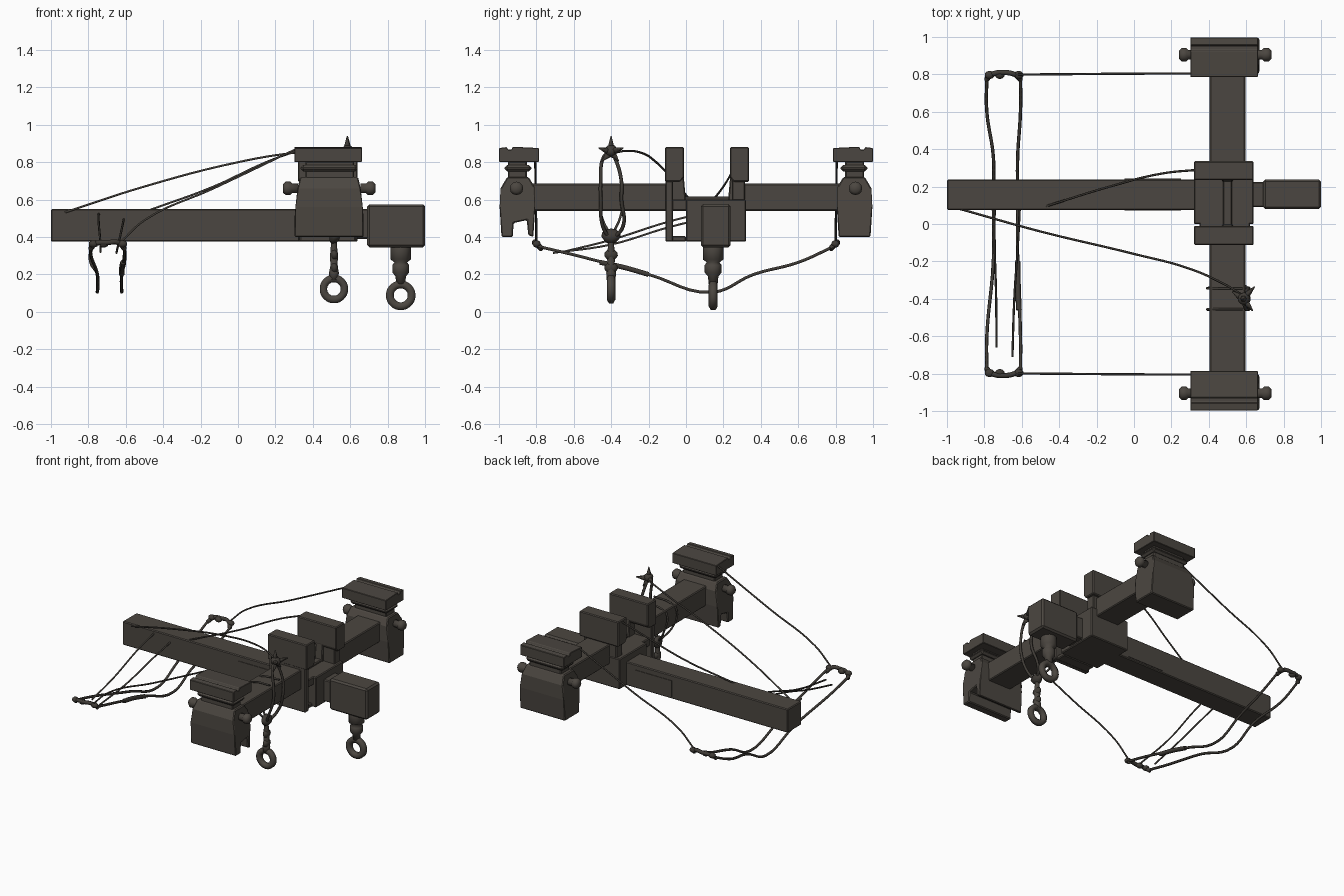
import bpy, bmesh, math
from mathutils import Vector

cube = bpy.data.objects.get("Cube")
if cube:
    bpy.data.objects.remove(cube, do_unlink=True)


def material(name, col):
    m = bpy.data.materials.new(name)
    m.use_nodes = True
    m.diffuse_color = (*col, 1)
    m.node_tree.nodes["Principled BSDF"].inputs["Base Color"].default_value = (*col, 1)
    return m


WOOD = material("dark weathered wood", (0.071, 0.062, 0.052))
ROPE = material("dark rope", (0.05, 0.044, 0.037))


def finish(name, bm, mat=WOOD, bevel=0.0, smooth=False):
    bmesh.ops.recalc_face_normals(bm, faces=bm.faces[:])
    me = bpy.data.meshes.new(name)
    bm.to_mesh(me)
    bm.free()
    me.materials.append(mat)
    ob = bpy.data.objects.new(name, me)
    bpy.context.collection.objects.link(ob)
    if bevel:
        mod = ob.modifiers.new("worn edges", "BEVEL")
        mod.width = bevel
        mod.segments = 1
    if smooth:
        for p in me.polygons:
            p.use_smooth = True
    return ob


def box(name, x, y, z, bevel=0.006):
    bm = bmesh.new()
    bmesh.ops.create_cube(bm, size=1)
    for v in bm.verts:
        v.co = Vector([(a + b) / 2 + c * (b - a) for c, (a, b) in zip(v.co, (x, y, z))])
    return finish(name, bm, bevel=bevel)


def extrude_x(name, profile, x0, x1, bevel=0.006):
    """Outline in the y-z plane, extruded along x."""
    bm = bmesh.new()
    f = bm.faces.new([bm.verts.new((x0, y, z)) for y, z in profile])
    new = bmesh.ops.extrude_face_region(bm, geom=[f])["geom"]
    for v in new:
        if isinstance(v, bmesh.types.BMVert):
            v.co.x = x1
    return finish(name, bm, bevel=bevel)


def lathe(name, centre, axis, rings, sides=12):
    """Closed turned solid: rings are (distance along axis, radius)."""
    bm = bmesh.new()
    rot = Vector((0, 0, 1)).rotation_difference(Vector(axis))
    loops = []
    for d, r in rings:
        loops.append([bm.verts.new(Vector(centre) + rot @ Vector(
            (r * math.cos(2 * math.pi * i / sides), r * math.sin(2 * math.pi * i / sides), d)))
            for i in range(sides)])
    for a, b in zip(loops, loops[1:]):
        for i in range(sides):
            j = (i + 1) % sides
            bm.faces.new((a[i], a[j], b[j], b[i]))
    bm.faces.new(loops[0])
    bm.faces.new(loops[-1])
    return finish(name, bm, smooth=True)


def rope(name, pts, r=0.006, closed=False, mat=ROPE):
    cu = bpy.data.curves.new(name, "CURVE")
    cu.dimensions = "3D"
    cu.bevel_depth = r
    cu.bevel_resolution = 1
    cu.resolution_u = 6
    cu.use_fill_caps = True
    sp = cu.splines.new("BEZIER")
    sp.bezier_points.add(len(pts) - 1)
    for b, p in zip(sp.bezier_points, pts):
        b.co = p
        b.handle_left_type = b.handle_right_type = "AUTO"
    sp.use_cyclic_u = closed
    cu.materials.append(mat)
    ob = bpy.data.objects.new(name, cu)
    bpy.context.collection.objects.link(ob)


def ring(name, c, major, minor):
    pts = [(c[0] + major * math.sin(a), c[1], c[2] + major * math.cos(a))
           for a in (i * math.pi / 4 for i in range(8))]
    rope(name, pts, minor, True, WOOD)


def knot(name, c, r, stretch=(1, 1, 1)):
    bm = bmesh.new()
    bmesh.ops.create_icosphere(bm, subdivisions=2, radius=r)
    for v in bm.verts:
        lump = 1 + 0.15 * math.sin(40 * v.co.x + 60 * v.co.z)
        v.co = Vector(c) + Vector([a * s * lump for a, s in zip(v.co, stretch)])
    finish(name, bm, ROPE, smooth=True)


# Beams and head block
box("long_beam", (-1, 0.38), (0.075, 0.238), (0.375, 0.55))
box("beam_side_panel", (-0.05, 0.25), (0.071, 0.242), (0.39, 0.51), 0)
box("head_neck", (0.55, 0.72), (0.09, 0.225), (0.39, 0.55))
box("head_block", (0.69, 1), (0.08, 0.238), (0.345, 0.575), 0.012)
box("cross_beam_front", (0.405, 0.595), (-0.83, -0.08), (0.54, 0.685))
box("cross_beam_back", (0.405, 0.595), (0.28, 0.83), (0.54, 0.685))

# Central saddle
box("saddle_base", (0.32, 0.64), (0.0, 0.32), (0.375, 0.6))
box("saddle_floor", (0.35, 0.62), (-0.09, 0.3), (0.54, 0.6))
box("saddle_rib", (0.475, 0.525), (-0.05, 0.27), (0.59, 0.615))
box("front_saddle_foot", (0.33, 0.63), (-0.11, -0.07), (0.375, 0.72))
box("front_saddle_strut", (0.35, 0.61), (-0.08, 0.0), (0.375, 0.405))
box("back_saddle_wall", (0.35, 0.62), (0.245, 0.315), (0.55, 0.74))
for side, s, mid in (("front", 1, 0), ("back", -1, 0.224)):
    y = lambda v: mid + s * v
    extrude_x(side + "_saddle_jaw", [(y(-0.112), 0.88), (y(-0.01), 0.88), (y(-0.01), 0.72),
              (y(-0.03), 0.695), (y(-0.112), 0.695)], 0.32, 0.64)
    extrude_x(side + "_saddle_post", [(y(-0.08), 0.59), (y(0.0), 0.59), (y(-0.015), 0.76),
              (y(-0.01), 0.86), (y(-0.08), 0.86)], 0.47, 0.53)

# End pods, mirrored front and back
for side, s in (("front", -1), ("back", 1)):
    outline = [(0.815, 0.40), (0.805, 0.56), (0.81, 0.67), (0.84, 0.72), (0.955, 0.72),
               (0.99, 0.66), (0.995, 0.56), (0.985, 0.40)]
    if side == "front":
        outline += [(0.925, 0.40), (0.92, 0.475), (0.85, 0.49), (0.842, 0.41)]
    bm = bmesh.new()
    lo, hi = [], []
    for y, z in outline:
        inset = 0.03 * max(0, z - 0.6) / 0.12
        lo.append(bm.verts.new((0.302 + inset, s * y, z)))
        hi.append(bm.verts.new((0.672 - inset, s * y, z)))
    bm.faces.new(lo)
    bm.faces.new(hi)
    for i in range(len(lo)):
        j = (i + 1) % len(lo)
        bm.faces.new((lo[i], lo[j], hi[j], hi[i]))
    finish(side + "_pod", bm, bevel=0.006)
    box(side + "_pod_neck", (0.36, 0.62), tuple(sorted((s * 0.85, s * 0.95))), (0.71, 0.805))
    box(side + "_pod_collar", (0.335, 0.64), tuple(sorted((s * 0.825, s * 0.968))), (0.75, 0.785), 0.014)
    # Cap with a groove running along its top
    cap = [(0.785, 0.8), (0.785, 0.875), (0.925, 0.882), (0.932, 0.866), (0.95, 0.866),
           (0.957, 0.88), (0.998, 0.875), (0.998, 0.8)]
    extrude_x(side + "_pod_cap", [(s * y, z) for y, z in cap], 0.302, 0.662, 0.003)
    for d, x in ((-1, 0.32), (1, 0.655)):
        lathe(side + "_pod_knob", (x, s * 0.905, 0.66), (d, 0, 0),
              [(0, 0.026), (0.03, 0.026), (0.04, 0.036), (0.065, 0.036), (0.08, 0.022)])

# Eye hook under the head block
lathe("head_hook_stem", (0.87, 0.145, 0.15), (0, 0, 1),
      [(0, 0.024), (0.04, 0.028), (0.06, 0.045), (0.10, 0.045), (0.115, 0.034),
       (0.13, 0.055), (0.19, 0.055), (0.21, 0.05)])
ring("head_hook_eye", (0.87, 0.145, 0.088), 0.058, 0.024)

# Eye hook slung from the front cross beam
ring("sling_hook_eye", (0.513, -0.4, 0.122), 0.056, 0.023)
lathe("sling_hook_stem", (0.513, -0.4, 0.17), (0, 0, 1),
      [(0, 0.024), (0.04, 0.026), (0.08, 0.018), (0.12, 0.022), (0.2, 0.015), (0.24, 0.02)])
for i, (z, r) in enumerate(((0.23, 0.03), (0.3, 0.03), (0.40, 0.042))):
    knot("sling_knot_%d" % i, (0.513, -0.4, z), r, (0.7, 1.2, 1))
for y in (-0.455, -0.345):
    rope("sling_rope", [(0.513, -0.4, 0.38), (0.56, y + 0.01, 0.46), (0.61, y, 0.6),
                        (0.61, y, 0.7), (0.59, (y - 0.4) / 2 - 0.01, 0.83), (0.585, -0.4, 0.86)], 0.01)
    rope("sling_rope_rear", [(0.513, -0.4, 0.4), (0.42, y, 0.53), (0.40, y, 0.66),
                             (0.45, y, 0.69), (0.58, y, 0.7)], 0.007)

# Star shaped knot on top of the sling
knot("star_knot", (0.585, -0.4, 0.855), 0.034)
for dx, dy, dz in ((0, 0, 0.085), (0.06, 0.065, 0.02), (0.05, -0.065, 0.02),
                   (0.02, 0.04, -0.05), (0.02, -0.05, -0.05), (-0.06, 0.04, 0)):
    v = Vector((dx, dy, dz))
    lathe("star_knot_tip", (0.585, -0.4, 0.855), v.normalized(), [(0, 0.026), (v.length, 0.003)], 6).data.materials[0] = ROPE

# Long stay ropes
rope("sling_stay", [(0.58, -0.38, 0.85), (0.48, -0.32, 0.86), (0.3, -0.24, 0.85), (0, -0.16, 0.80),
                    (-0.5, -0.04, 0.67), (-0.93, 0.08, 0.53)])
rope("saddle_stay", [(0.34, 0.29, 0.87), (0.15, 0.27, 0.80), (-0.13, 0.2, 0.67), (-0.47, 0.095, 0.545)])

# Hanging stirrup: end bars, side ropes and pod stays
for side, s in (("front", -1), ("back", 1)):
    rope(side + "_pod_stay", [(0.31, s * 0.805, 0.87), (-0.13, s * 0.803, 0.66),
                              (-0.5, s * 0.8, 0.49), (-0.62, s * 0.8, 0.38)])
    rope(side + "_stirrup_bar", [(-0.79, s * 0.77, 0.335), (-0.76, s * 0.8, 0.365), (-0.7, s * 0.81, 0.37),
                                 (-0.64, s * 0.8, 0.37), (-0.605, s * 0.77, 0.335)], 0.014)
    for i, x in enumerate((-0.775, -0.72, -0.62)):
        knot(side + "_stirrup_knot_%d" % i, (x, s * 0.797, 0.36), 0.022, (1.2, 1, 0.9))
for top, low in ((-0.787, -0.752), (-0.607, -0.622)):
    rope("stirrup_side_rope", [(top, -0.79, 0.35), (top, -0.6, 0.305), (low, -0.2, 0.2), (low, 0.14, 0.105),
                               (low, 0.36, 0.2), (top, 0.6, 0.265), (top, 0.79, 0.35)], 0.009)
rope("stirrup_splice", [(-0.615, -0.46, 0.265), (-0.62, -0.34, 0.24), (-0.622, -0.2, 0.2)], 0.015)
rope("left_loose_end", [(-0.745, 0.1, 0.53), (-0.745, -0.1, 0.48), (-0.737, -0.4, 0.385), (-0.735, -0.66, 0.32)])
rope("right_loose_end", [(-0.61, 0.1, 0.5), (-0.62, -0.1, 0.45), (-0.64, -0.4, 0.36), (-0.65, -0.71, 0.315)])
